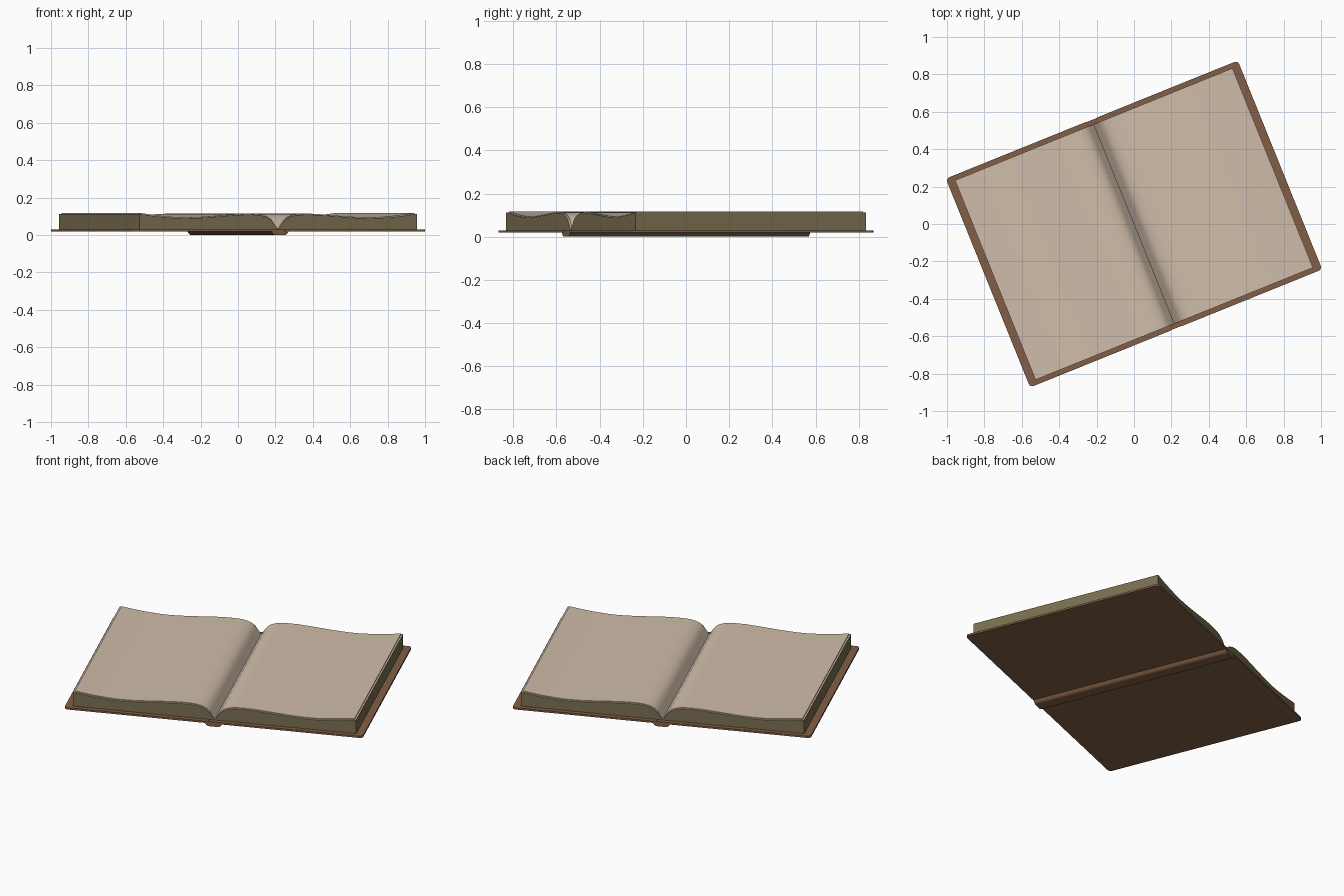
import bpy, bmesh, math
from mathutils import Vector

if "Cube" in bpy.data.objects:
    bpy.data.objects.remove(bpy.data.objects["Cube"])

TURN = math.radians(22)


def material(name, rgb):
    m = bpy.data.materials.new(name)
    lin = [(c / 255 / 12.92) if c < 11 else ((c / 255 + 0.055) / 1.055) ** 2.4 for c in rgb]
    m.diffuse_color = (*lin, 1)
    m.use_nodes = True
    m.node_tree.nodes["Principled BSDF"].inputs["Base Color"].default_value = m.diffuse_color
    return m


PAPER = material("cream_paper", (208, 189, 170))
EDGE = material("olive_page_edge", (122, 111, 81))
LEATHER = material("brown_leather", (129, 95, 71))


def extrude(name, outline, offset, mats, rule=None):
    """Solid made by sweeping a closed 3D outline by +-offset."""
    bm = bmesh.new()
    off = Vector(offset)
    a = [bm.verts.new(Vector(p) - off) for p in outline]
    b = [bm.verts.new(Vector(p) + off) for p in outline]
    bm.faces.new(a)
    bm.faces.new(b[::-1])
    n = len(outline)
    for i in range(n):
        j = (i + 1) % n
        f = bm.faces.new((a[i], b[i], b[j], a[j]))
        if rule:
            f.material_index = rule(i)
    bmesh.ops.recalc_face_normals(bm, faces=bm.faces[:])
    me = bpy.data.meshes.new(name)
    bm.to_mesh(me)
    bm.free()
    for m in mats:
        me.materials.append(m)
    ob = bpy.data.objects.new(name, me)
    bpy.context.collection.objects.link(ob)
    ob.rotation_euler.z = TURN
    bpy.ops.object.select_all(action='DESELECT')
    ob.select_set(True)
    bpy.context.view_layer.objects.active = ob
    bpy.ops.object.shade_smooth_by_angle(angle=math.radians(35))
    return ob


def spline(pts, steps=4):
    """Catmull-Rom curve through 2D points."""
    v = [Vector(p) for p in pts]
    v = [2 * v[0] - v[1]] + v + [2 * v[-1] - v[-2]]
    out = []
    for i in range(1, len(v) - 2):
        p0, p1, p2, p3 = v[i - 1:i + 3]
        for s in range(steps):
            t = s / steps
            out.append(0.5 * (2 * p1 + (p2 - p0) * t + (2 * p0 - 5 * p1 + 4 * p2 - p3) * t * t
                              + (3 * p1 - p0 - 3 * p2 + p3) * t ** 3))
    return out + [v[-2]]


# Wavy page surface from the gutter outwards
wave = spline([(0, .032), (.006, .040), (.018, .057), (.036, .081), (.06, .098), (.1, .110),
               (.16, .114), (.24, .112), (.36, .103), (.47, .096), (.57, .095), (.69, .104), (.80, .118)])

for side, s in (("left", -1), ("right", 1)):
    # Page block: cream top, olive edges
    top = [(s * p.x, 0, max(p.y - .005, .029)) for p in wave]
    nt = len(top) - 1
    extrude(side + "_page_block", top + [(s * .8, 0, .028), (0, 0, .028)], (0, .575, 0),
            [EDGE, PAPER], lambda i: 1 if i < nt else 0)

    # Thin uppermost sheet, slightly inset
    upper = [(s * p.x * .9875, 0, p.y) for p in wave]
    lower = [(x, y, max(z - .006, .028)) for x, y, z in reversed(upper)]
    extrude(side + "_top_sheet", upper + lower, (0, .566, 0), [PAPER])

    # Cover board with rounded outer corners
    W, H, R = .842, .602, .02
    board = [(s * .03, -H, .024)]
    for cy, a0 in ((-H + R, -90), (H - R, 0)):
        for k in range(6):
            a = math.radians(a0 + 18 * k)
            board.append((s * (W - R + R * math.cos(a)), cy + R * math.sin(a), .024))
    board.append((s * .03, H, .024))
    extrude(side + "_cover_board", board, (0, 0, .0055), [LEATHER])

# Spine strip bulging below the boards
half = [(.052, .0195), (.046, .014), (.040, .006), (.033, .0015), (.022, 0)]
spine = [(x, 0, z) for x, z in half] + [(-x, 0, z) for x, z in reversed(half)]
extrude("spine", spine + [(-.052, 0, .0285), (.052, 0, .0285)], (0, .600, 0), [LEATHER])
